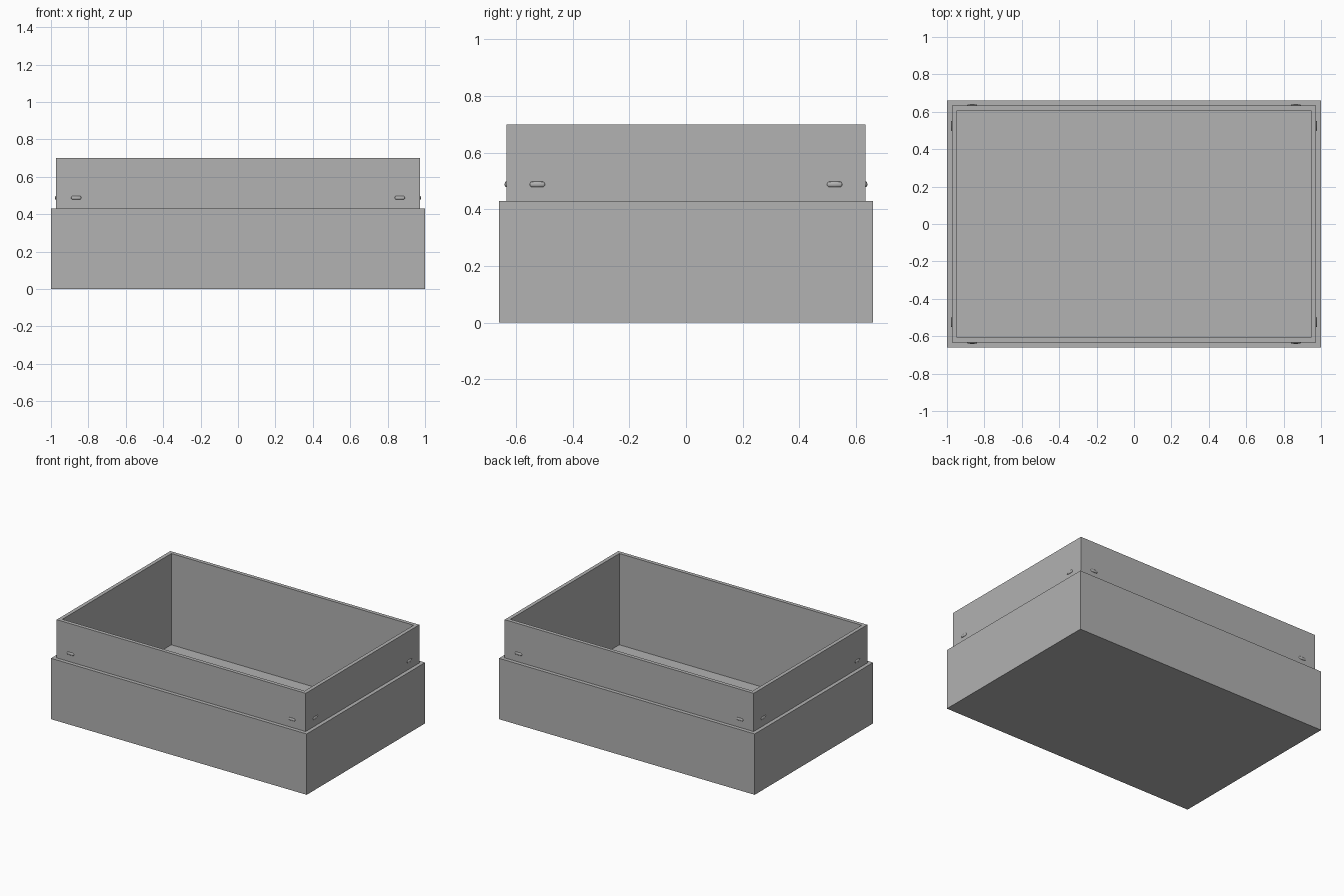
import bpy
import bmesh
from math import radians
from mathutils import Matrix, Vector

cube = bpy.data.objects.get("Cube")
if cube:
    bpy.data.objects.remove(cube, do_unlink=True)

grey = bpy.data.materials.new("plain grey")
grey.use_nodes = True
colour = (0.445, 0.445, 0.445, 1)
grey.diffuse_color = colour
grey.node_tree.nodes["Principled BSDF"].inputs["Base Color"].default_value = colour

HALF_X, HALF_Y = 1.0, 0.661
WALL = 0.0265
LEDGE_Z, RIM_Z, FLOOR_Z = 0.43, 0.70, 0.055


def add_object(name, bm):
    bmesh.ops.recalc_face_normals(bm, faces=bm.faces)
    mesh = bpy.data.meshes.new(name)
    bm.to_mesh(mesh)
    bm.free()
    mesh.materials.append(grey)
    obj = bpy.data.objects.new(name, mesh)
    bpy.context.collection.objects.link(obj)
    return obj


# Stepped box: rectangles (inset, height) from the underside to the inner floor
def stepped_box(name, steps):
    bm = bmesh.new()
    loops = []
    for inset, z in steps:
        x, y = HALF_X - inset, HALF_Y - inset
        corners = [(-x, -y, z), (x, -y, z), (x, y, z), (-x, y, z)]
        loops.append([bm.verts.new(c) for c in corners])
    for low, high in zip(loops, loops[1:]):
        for i in range(4):
            j = (i + 1) % 4
            bm.faces.new((low[i], low[j], high[j], high[i]))
    bm.faces.new(loops[0])
    bm.faces.new(loops[-1])
    return add_object(name, bm)


stepped_box("box_body", [(0, 0), (0, LEDGE_Z), (WALL, LEDGE_Z),
                         (WALL, RIM_Z), (2 * WALL, RIM_Z), (2 * WALL, FLOOR_Z)])


# Snap nub: a small capsule half sunk in the wall
def snap_nub(name, location, along, out, depth, radius=0.01, half_length=0.027):
    bm = bmesh.new()
    bmesh.ops.create_uvsphere(bm, u_segments=16, v_segments=8, radius=radius)
    for v in bm.verts:
        if abs(v.co.z) > 0.0001:
            v.co.z += (half_length - radius) * (1 if v.co.z > 0 else -1)
    bmesh.ops.scale(bm, vec=(depth / radius, 1, 1), verts=bm.verts)
    side = along.cross(out)
    turn = Matrix((out, side, along)).transposed().to_4x4()
    bmesh.ops.transform(bm, matrix=Matrix.Translation(location) @ turn, verts=bm.verts)
    obj = add_object(name, bm)
    bpy.ops.object.select_all(action="DESELECT")
    obj.select_set(True)
    bpy.context.view_layer.objects.active = obj
    bpy.ops.object.shade_smooth_by_angle(angle=radians(40))


X, Y = Vector((1, 0, 0)), Vector((0, 1, 0))
NUB_Z = 0.488
for sx, side in ((-1, "right"), (1, "left")):
    for sy, end in ((-1, "front"), (1, "back")):
        snap_nub(f"{side}_wall_{end}_nub",
                 Vector((sx * (HALF_X - WALL), sy * 0.525, NUB_Z)), Y, X * sx, 0.006)
        snap_nub(f"{end}_wall_{side}_nub",
                 Vector((sx * 0.865, sy * (HALF_Y - WALL), NUB_Z)), X, Y * sy, 0.006)
